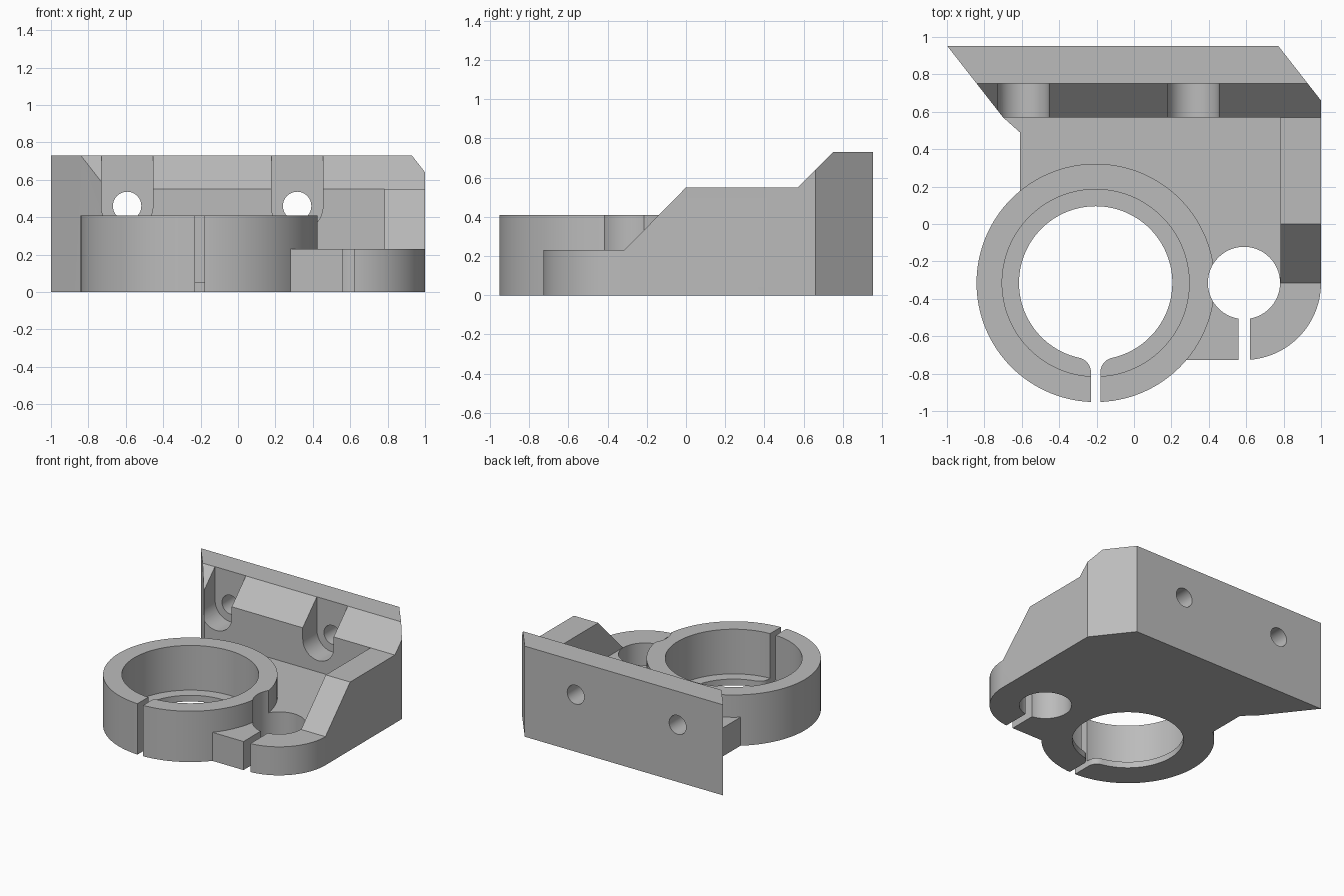
import bpy, bmesh
from math import sin, cos, pi, atan2, sqrt
from mathutils import Vector

cube = bpy.data.objects.get("Cube")
if cube:
    bpy.data.objects.remove(cube, do_unlink=True)

grey = bpy.data.materials.new("plain grey")
grey.use_nodes = True
grey.diffuse_color = (0.5, 0.5, 0.5, 1)
grey.node_tree.nodes["Principled BSDF"].inputs["Base Color"].default_value = (0.5, 0.5, 0.5, 1)


def arc(cx, cy, r, a0, a1, n):
    return [(cx + r * cos(a0 + (a1 - a0) * i / n), cy + r * sin(a0 + (a1 - a0) * i / n))
            for i in range(n + 1)]


def circle(cx, cy, r, n=96):
    return arc(cx, cy, r, 0, 2 * pi, n)[:-1]


def prism(name, points, lo, hi, axis="z"):
    """Extrude a 2D profile from lo to hi along an axis."""
    place = {"x": lambda p, h: (h, p[0], p[1]),
             "y": lambda p, h: (p[0], h, p[1]),
             "z": lambda p, h: (p[0], p[1], h)}[axis]
    bm = bmesh.new()
    face = bm.faces.new([bm.verts.new(place(p, lo)) for p in points])
    top = bmesh.ops.extrude_face_region(bm, geom=[face])["geom"]
    shift = Vector(place((0, 0), hi - lo))
    bmesh.ops.translate(bm, vec=shift, verts=[v for v in top if isinstance(v, bmesh.types.BMVert)])
    bmesh.ops.recalc_face_normals(bm, faces=bm.faces)
    mesh = bpy.data.meshes.new(name)
    bm.to_mesh(mesh)
    bm.free()
    mesh.materials.append(grey)
    ob = bpy.data.objects.new(name, mesh)
    bpy.context.scene.collection.objects.link(ob)
    return ob


def rect(x0, x1, y0, y1):
    return [(x0, y0), (x1, y0), (x1, y1), (x0, y1)]


def combine(target, tool, operation):
    """Apply a boolean and discard the tool."""
    mod = target.modifiers.new("combine", "BOOLEAN")
    mod.operation, mod.solver, mod.object = operation, "EXACT", tool
    graph = bpy.context.evaluated_depsgraph_get()
    result = bpy.data.meshes.new_from_object(target.evaluated_get(graph))
    target.modifiers.clear()
    target.data = result
    bpy.data.objects.remove(tool, do_unlink=True)


RX, RY, RING_R = -0.205, -0.315, 0.637     # large clamp ring
HX, HY, HOLE_R = 0.588, -0.315, 0.193      # small clamp hole
FLOOR, RIDGE, TOP, BACK = 0.23, 0.55, 0.73, 0.953

# Floor, back wall and side gusset
bracket = prism("clamp_bracket", rect(-1.1, 1.1, -0.8, 0.8), 0, FLOOR)
slope = [(BACK, 0), (BACK, TOP), (0.75, TOP), (0.57, RIDGE)]
combine(bracket, prism("back_wall", slope + [(0.57, 0)], -1.1, 1.1, "x"), "UNION")
combine(bracket, prism("gusset", slope + [(0, RIDGE), (-0.315, FLOOR), (-0.315, 0)],
                       0.783, 1.1, "x"), "UNION")

# Trim to the plan outline
outline = [(-1, BACK + 0.001), (0.77, BACK + 0.001), (1, 0.66)]
outline += arc(HX, HY, 1 - HX, 0, -pi / 2, 28)
outline += [(0.2, HY - 1 + HX), (-0.61, RY), (-0.61, 0.49), (-0.7, 0.57)]
combine(bracket, prism("outline", outline, -0.1, 1), "INTERSECT")

# Large ring with a bore that leaves a thin lip at the bottom
combine(bracket, prism("ring", circle(RX, RY, RING_R, 128), 0, 0.41), "UNION")
combine(bracket, prism("bore", circle(RX, RY, 0.5, 128), 0.05, 0.6), "DIFFERENCE")

# Lip opening, flaring with round corners into the split
half, fillet, lip = 0.025, 0.08, 0.41
fx = half + fillet
fy = sqrt((lip + fillet) ** 2 - fx ** 2)
toward = atan2(fy, -fx)
angle = atan2(-fy, fx)
opening = arc(RX, RY, lip, angle, angle + 2 * pi - 2 * (angle + pi / 2), 96)
left = arc(RX - fx, RY - fy, fillet, pi - toward, 0, 12)
right = arc(RX + fx, RY - fy, fillet, pi, toward, 12)
opening = opening[1:-1] + left + [(RX - half, -1.1), (RX + half, -1.1)] + right
combine(bracket, prism("lip_opening", opening, -0.1, 0.6), "DIFFERENCE")

# Small clamp hole and its split
combine(bracket, prism("small_hole", circle(HX, HY, HOLE_R, 64), -0.1, 0.9), "DIFFERENCE")
combine(bracket, prism("small_split", rect(0.558, 0.619, -0.9, HY), -0.1, 0.9), "DIFFERENCE")

# Screw holes with open-topped head pockets
for x in (-0.593, 0.316):
    pocket = arc(x, 0.46, 0.138, pi, 2 * pi, 32) + [(x + 0.138, 1), (x - 0.138, 1)]
    combine(bracket, prism("pocket", pocket, 0.4, 0.752, "y"), "DIFFERENCE")
    combine(bracket, prism("screw_hole", circle(x, 0.46, 0.076, 48), 0.6, 1.1, "y"), "DIFFERENCE")

# Smooth the round walls, keep the edges sharp
bpy.ops.object.select_all(action="DESELECT")
bracket.select_set(True)
bpy.context.view_layer.objects.active = bracket
bpy.ops.object.shade_smooth_by_angle(angle=pi / 7)
